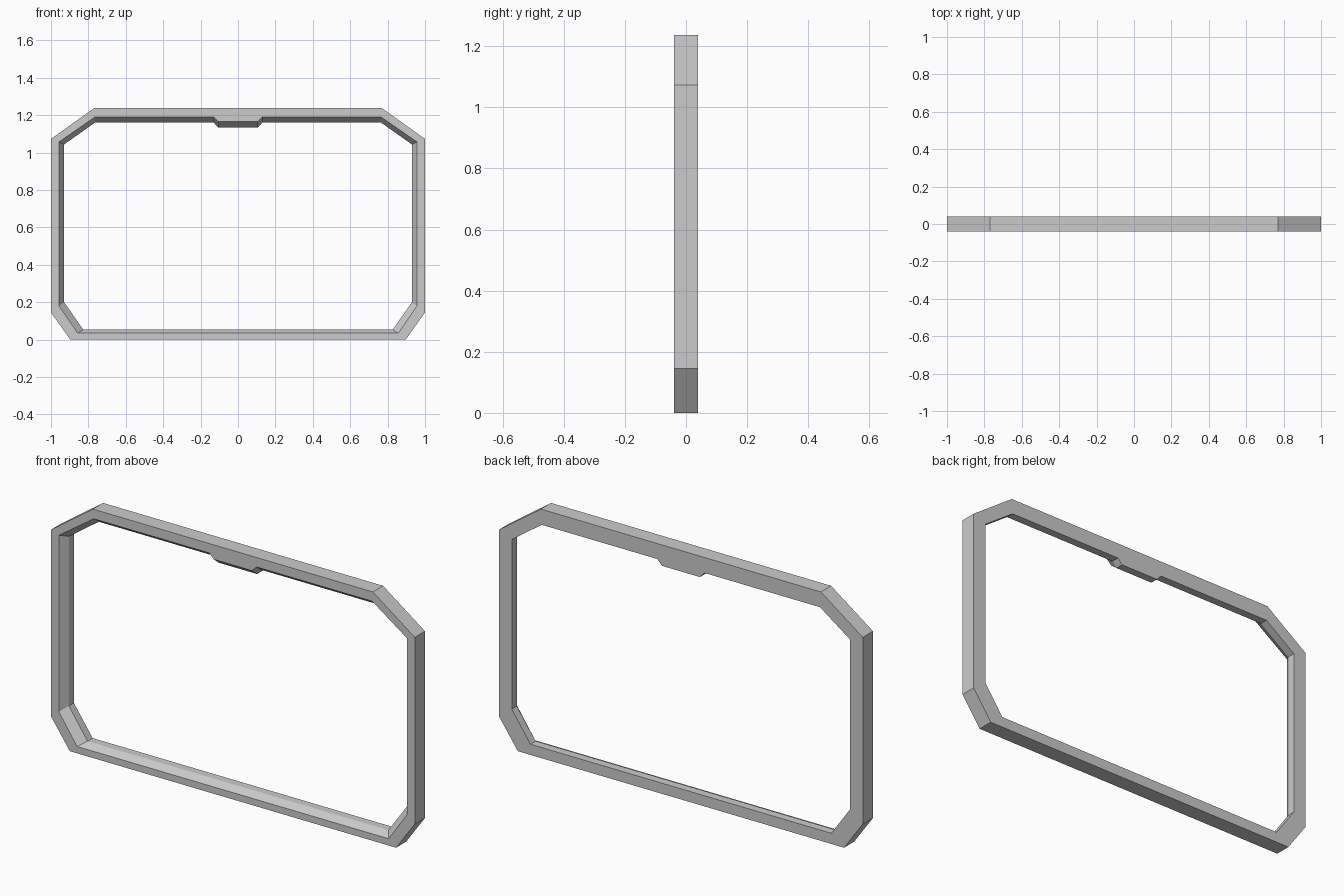
import bpy, bmesh

if "Cube" in bpy.data.objects:
    bpy.data.objects.remove(bpy.data.objects["Cube"])

# Right half outlines (x, z), from the tab at top centre down to the base
OUTER = [(0.105, 1.237), (0.13, 1.237), (0.77, 1.237), (1.0, 1.073), (1.0, 0.145), (0.897, 0.0)]
LIP = [(0.105, 1.165), (0.13, 1.19), (0.765, 1.19), (0.957, 1.057), (0.957, 0.18), (0.857, 0.034)]
OPENING = [(0.105, 1.133), (0.13, 1.16), (0.765, 1.16), (0.93, 1.043), (0.93, 0.2), (0.827, 0.053)]
HALF_DEPTH = 0.04


def ring(bm, half, y):
    """Mirror a half outline in x and add it as a closed loop at depth y."""
    loop = half + [(-x, z) for x, z in reversed(half)]
    return [bm.verts.new((x, y, z)) for x, z in loop]


def bridge(bm, a, b):
    n = len(a)
    for i in range(n):
        j = (i + 1) % n
        bm.faces.new((a[i], a[j], b[j], b[i]))


# Frame: front face, sloped lip, flat inner wall, back face, outer wall
bm = bmesh.new()
rings = [
    ring(bm, OUTER, -HALF_DEPTH),
    ring(bm, LIP, -HALF_DEPTH),
    ring(bm, OPENING, 0.0),
    ring(bm, OPENING, HALF_DEPTH),
    ring(bm, OUTER, HALF_DEPTH),
]
for i, r in enumerate(rings):
    bridge(bm, r, rings[(i + 1) % len(rings)])
bmesh.ops.recalc_face_normals(bm, faces=bm.faces)

mesh = bpy.data.meshes.new("screen_frame")
bm.to_mesh(mesh)
bm.free()
frame = bpy.data.objects.new("screen_frame", mesh)
bpy.context.collection.objects.link(frame)
